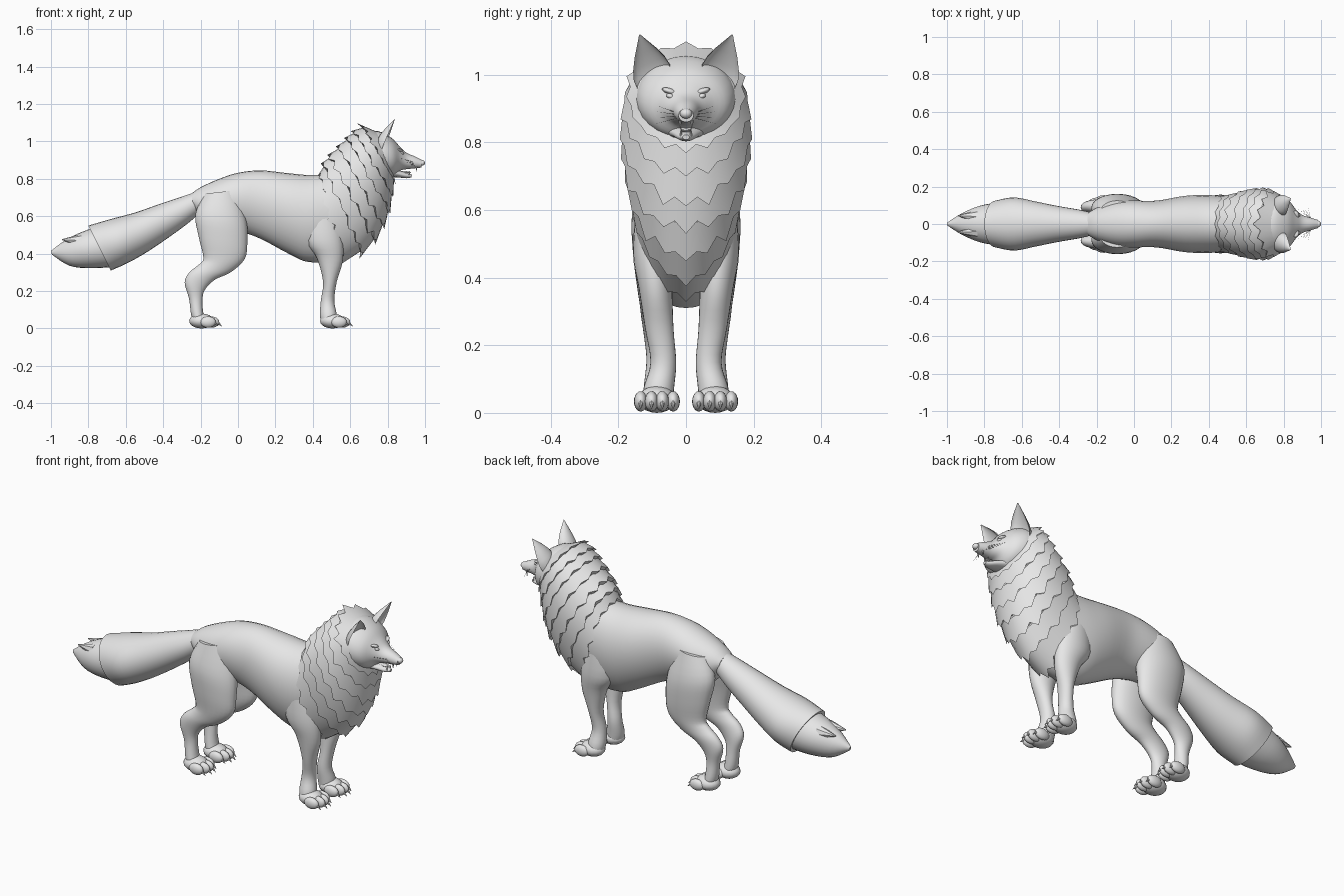
import bpy, bmesh, math, random
from mathutils import Vector, Matrix

if "Cube" in bpy.data.objects:
    bpy.data.objects.remove(bpy.data.objects["Cube"])

random.seed(4)
fur = bpy.data.materials.new("grey_fur")
fur.diffuse_color = (0.8, 0.8, 0.8, 1)
fur.use_nodes = True
fur.node_tree.nodes["Principled BSDF"].inputs["Base Color"].default_value = fur.diffuse_color


def finish(name, bm, angle=40):
    bmesh.ops.recalc_face_normals(bm, faces=bm.faces[:])
    me = bpy.data.meshes.new(name)
    bm.to_mesh(me)
    bm.free()
    me.materials.append(fur)
    ob = bpy.data.objects.new(name, me)
    bpy.context.collection.objects.link(ob)
    bpy.ops.object.select_all(action='DESELECT')
    ob.select_set(True)
    bpy.context.view_layer.objects.active = ob
    bpy.ops.object.shade_smooth_by_angle(angle=math.radians(angle))
    return ob


def ring(s, n, egg=0.0):
    """Oval between an upper and a lower point: (x1, z1, x2, z2, half width, y)."""
    a, b = Vector((s[0], s[5], s[1])), Vector((s[2], s[5], s[3]))
    mid, up = (a + b) / 2, (a - b) / 2
    out = []
    for j in range(n):
        t = 2 * math.pi * j / n
        out.append(mid + up * math.cos(t)
                   + Vector((0, s[4] * math.sin(t) * (1 + egg * math.cos(t)), 0)))
    return out


def skin(name, rings, closed=False, angle=40):
    bm = bmesh.new()
    vs = [[bm.verts.new(p) for p in r] for r in rings]
    n, m = len(vs[0]), len(vs)
    for k in range(m if closed else m - 1):
        p, q = vs[k], vs[(k + 1) % m]
        for j in range(n):
            i = (j + 1) % n
            bm.faces.new((p[j], p[i], q[i], q[j]))
    if not closed:
        bm.faces.new(vs[0])
        bm.faces.new(vs[-1])
    return finish(name, bm, angle)


def smooth(secs, steps=4):
    """Catmull-Rom interpolation of the sections."""
    s = [Vector(v) for v in secs]
    out = []
    for i in range(len(s) - 1):
        p0, p1, p2, p3 = s[max(i - 1, 0)], s[i], s[i + 1], s[min(i + 2, len(s) - 1)]
        for k in range(steps):
            t = k / steps
            out.append(p1 + (p2 - p0) * (t / 2) + (2 * p0 - 5 * p1 + 4 * p2 - p3) * (t * t / 2)
                       + (3 * p1 - p0 - 3 * p2 + p3) * (t ** 3 / 2))
    return out + [s[-1]]


def loft(name, secs, n=24, egg=0.0, side=1):
    full = [tuple(s) + (0,) * (6 - len(s)) for s in secs]
    full = [s[:5] + (s[5] * side,) for s in full]
    return skin(name, [ring(s, n, egg) for s in smooth(full)])


def ball(name, c, r, rot=None):
    bm = bmesh.new()
    bmesh.ops.create_uvsphere(bm, u_segments=16, v_segments=10, radius=1)
    m = Matrix.Translation(c) @ (rot or Matrix()) @ Matrix.Diagonal((*r, 1))
    bmesh.ops.transform(bm, matrix=m, verts=bm.verts)
    return finish(name, bm)


def spike(name, a, b, r, seg=8):
    a, b = Vector(a), Vector(b)
    bm = bmesh.new()
    bmesh.ops.create_cone(bm, cap_ends=True, segments=seg, radius1=r, radius2=r * 0.08,
                          depth=(b - a).length)
    m = Matrix.Translation((a + b) / 2) @ (b - a).to_track_quat('Z', 'Y').to_matrix().to_4x4()
    bmesh.ops.transform(bm, matrix=m, verts=bm.verts)
    return finish(name, bm)


# Torso and neck core
loft("body", [(-.25, .72, -.235, .63, .06), (-.2, .755, -.18, .56, .09),
              (-.1, .80, -.09, .52, .12), (0, .832, 0, .52, .125),
              (.12, .845, .12, .48, .125), (.27, .83, .27, .40, .15),
              (.4, .82, .38, .355, .155), (.5, .84, .53, .37, .145),
              (.56, .94, .68, .47, .14), (.63, 1.02, .77, .6, .145),
              (.70, 1.03, .79, .75, .12)], n=32, egg=.1)

# Tail brush with an open rim and a tip set inside it
tail = [(-.18, .745, -.19, .63, .05), (-.3, .705, -.27, .56, .075),
        (-.42, .665, -.38, .48, .095), (-.55, .62, -.5, .40, .12),
        (-.68, .585, -.6, .345, .142), (-.8, .55, -.68, .31, .125)]
rings = [ring(s, 28) for s in smooth([s + (0,) for s in tail])]
rings.append(ring((-.785, .53, -.69, .335, .105, 0), 28))
skin("tail", rings)
loft("tail_tip", [(-.74, .55, -.66, .33, .118), (-.85, .51, -.78, .322, .1),
                  (-.93, .467, -.9, .335, .06), (-1.0, .415, -.995, .395, .008)])
for s in (1, -1):
    spike("tail_tuft", (-.84, .04 * s, .47), (-.94, .045 * s, .475), .035)

# Layered mane: each collar flares back to a ragged rim, then folds under
collars = [(.435, .83, .56, .35, .155, 0), (.455, .89, .67, .40, .165, 0),
           (.49, .935, .74, .465, .18, 0), (.535, .98, .785, .545, .19, 0),
           (.58, 1.025, .815, .63, .19, 0), (.62, 1.06, .83, .71, .185, 0),
           (.665, 1.085, .84, .785, .172, 0), (.75, 1.055, .835, .825, .14, 0)]
N = 32


def shrunk(pts, f):
    c = sum(pts, Vector()) / len(pts)
    return [c + (p - c) * f for p in pts]


for a, b in zip(collars, collars[1:]):
    rim, front = ring(a, N, .1), shrunk(ring(b, N, .1), .93)
    fold = shrunk(rim, .85)
    jag = [random.uniform(.1, .35) if j % 2 == 0 else random.uniform(-.2, 0)
           for j in range(N // 2 + 1)]
    rim = [r + (r - f) * jag[min(j, N - j)] for j, (r, f) in enumerate(zip(rim, front))]
    skin("mane_collar", [front, rim, fold], closed=True, angle=35)

# Head, lower jaw, tongue and nose
loft("head", [(.68, 1.05, .74, .76, .14), (.75, 1.055, .79, .80, .148),
              (.82, 1.02, .835, .815, .125), (.865, .973, .87, .845, .075),
              (.90, .94, .905, .852, .047), (.95, .918, .945, .856, .033),
              (.985, .90, .98, .86, .022)], n=28)
loft("lower_jaw", [(.79, .87, .79, .81, .075), (.855, .848, .85, .808, .045),
                   (.90, .832, .90, .803, .026), (.93, .822, .928, .808, .010)])
ball("tongue", (.89, 0, .835), (.035, .014, .006))
ball("nose", (.984, 0, .885), (.016, .018, .015))

# Ear cross-sections from base to tip: (height, half width)
EAR = [(-.1, .055), (.15, .06), (.35, .053), (.6, .036), (.82, .017), (1, .002)]

for s in (1, -1):
    # Cupped ear, open to the front
    base, tip = Vector((.785, .095 * s, .985)), Vector((.838, .137 * s, 1.118))
    wide = Vector((-.25, .88 * s, -.4)).normalized()
    back = Vector((-.95, -.2 * s, .2)).normalized()
    rings = []
    for t, w in EAR:
        c = base.lerp(tip, t)
        rings.append([c + wide * w * math.cos(a)
                      + back * w * (.8 if math.sin(a) > 0 else -.45) * math.sin(a)
                      for a in (2 * math.pi * j / 20 for j in range(20))])
    skin("ear", rings)

    # Face details
    ball("eye", (.876, .046 * s, .936), (.012, .013, .008), Matrix.Rotation(.35 * s, 4, 'X'))
    ball("brow", (.862, .048 * s, .951), (.02, .024, .009), Matrix.Rotation(.3 * s, 4, 'X'))
    spike("upper_fang", (.955, .018 * s, .864), (.953, .016 * s, .838), .005)
    spike("lower_fang", (.915, .015 * s, .82), (.92, .015 * s, .845), .004)
    for k in range(4):
        spike("whisker", (.945, .026 * s, .872 + .005 * k),
              (.93 - .02 * k, .088 * s, .855 + .018 * k), .0012, 4)

    # Legs: front and back outline points, half width, sideways position
    loft("front_leg", [(.53, .64, .37, .64, .055, .09), (.56, .48, .365, .47, .06, .097),
                       (.56, .36, .42, .38, .05, .09), (.528, .25, .455, .25, .042, .079),
                       (.515, .15, .443, .15, .038, .067), (.527, .08, .438, .07, .045, .08),
                       (.53, .03, .45, .02, .045, .085)], side=s)
    loft("hind_leg", [(0, .74, -.18, .72, .06, .065), (.045, .58, -.228, .61, .075, .084),
                      (.05, .46, -.21, .49, .062, .095), (.035, .37, -.185, .38, .05, .095),
                      (-.04, .30, -.205, .345, .042, .095), (-.125, .26, -.26, .30, .037, .095),
                      (-.178, .205, -.285, .245, .034, .09), (-.19, .15, -.262, .16, .032, .085),
                      (-.185, .08, -.25, .07, .04, .085), (-.17, .03, -.23, .02, .042, .085)],
         side=s)

    # Paws with four toes and claws
    for x in (0, -.7):
        ball("paw", (x + .505, .086 * s, .04), (.066, .056, .04))
        for k, dx in ((-1.5, -.012), (-.5, .006), (.5, .006), (1.5, -.012)):
            y = .086 * s + k * .032
            ball("toe", (x + .552 + dx, y, .034), (.042, .02, .03))
            spike("claw", (x + .582 + dx, y, .034), (x + .608 + dx, y, .012), .009)
